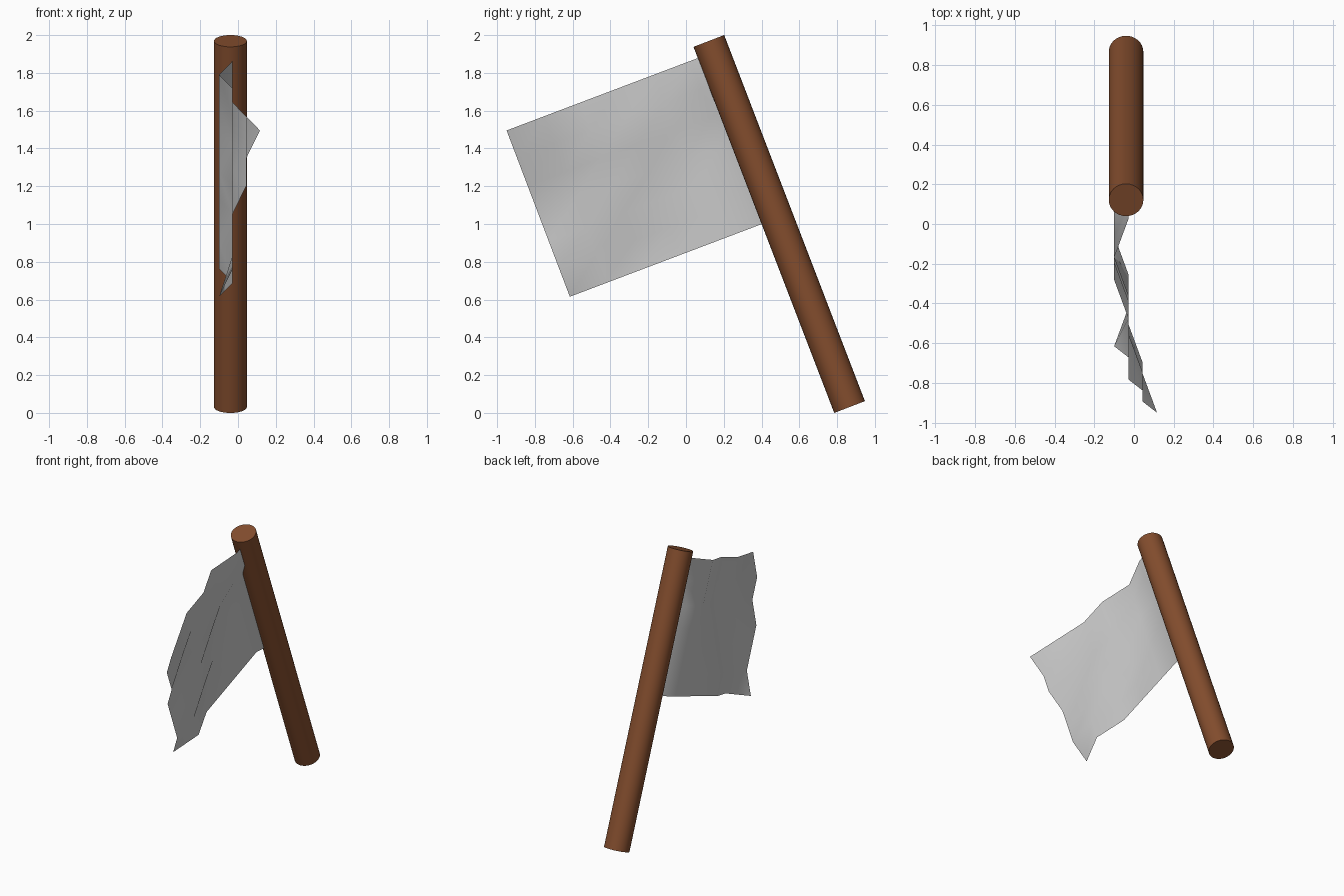
import bpy, math
from mathutils import Vector

if "Cube" in bpy.data.objects:
    bpy.data.objects.remove(bpy.data.objects["Cube"])

# Leaning wooden pole
top, bottom = Vector((-0.04, 0.121, 1.969)), Vector((-0.04, 0.866, 0.031))
axis = top - bottom
bpy.ops.mesh.primitive_cylinder_add(vertices=32, radius=0.087, depth=axis.length,
                                    location=(top + bottom) / 2,
                                    rotation=(math.atan2(-axis.y, axis.z), 0, 0))
pole = bpy.context.object
pole.name = "pole"
bpy.ops.object.shade_smooth_by_angle(angle=math.radians(40))
wood = bpy.data.materials.new("wood")
wood.diffuse_color = (0.23, 0.075, 0.027, 1)
wood.use_nodes = True
wood.node_tree.nodes["Principled BSDF"].inputs["Base Color"].default_value = wood.diffuse_color
pole.data.materials.append(wood)

# Rippled cloth: ripple steps per column, free edge to pole, each from bottom to top
ripples = ["0111223", "1111122", "0011111", "0000111",
           "0000000", "0000011", "1111111"]
corner = Vector((0, -0.615, 0.615))
along = Vector((0, 0.195, 0.0738))
up = Vector((0, -0.0558, 0.1467))
verts, faces = [], []
for c, column in enumerate(ripples):
    for r, step in enumerate(column):
        p = corner + along * min(c, 5.6) + up * r
        p.x = -0.1 + 0.072 * int(step)
        verts.append(p)
for c in range(6):
    for r in range(6):
        i = c * 7 + r
        faces.append((i, i + 7, i + 8, i + 1))
mesh = bpy.data.meshes.new("flag_cloth")
mesh.from_pydata(verts, [], faces)
mesh.shade_smooth()
flag = bpy.data.objects.new("flag_cloth", mesh)
bpy.context.collection.objects.link(flag)
